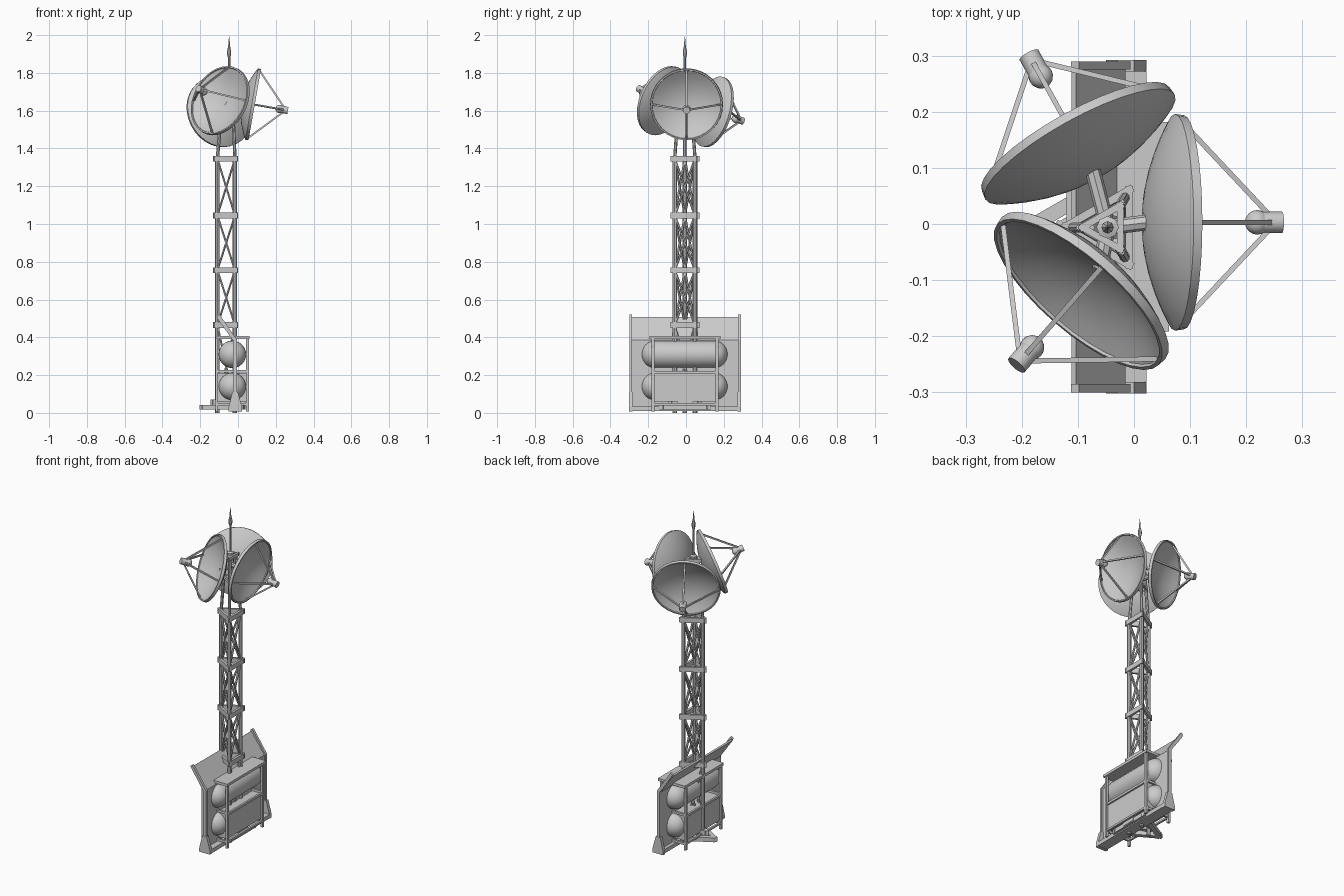
import bpy, bmesh
from math import sin, cos, pi, radians
from mathutils import Vector, Matrix

if "Cube" in bpy.data.objects:
    bpy.data.objects.remove(bpy.data.objects["Cube"])

TX, TY = -0.047, -0.006          # tower axis


def finish(name, bm, smooth=False):
    bmesh.ops.recalc_face_normals(bm, faces=bm.faces)
    me = bpy.data.meshes.new(name)
    bm.to_mesh(me)
    bm.free()
    ob = bpy.data.objects.new(name, me)
    bpy.context.collection.objects.link(ob)
    if smooth:
        bpy.ops.object.select_all(action='DESELECT')
        ob.select_set(True)
        bpy.context.view_layer.objects.active = ob
        bpy.ops.object.shade_smooth_by_angle(angle=radians(35))
    return ob


def box(bm, lo, hi):
    lo, hi = Vector(lo), Vector(hi)
    m = Matrix.Translation((lo + hi) / 2) @ Matrix.Diagonal((*(hi - lo), 1))
    bmesh.ops.create_cube(bm, size=1, matrix=m)


def aim(p, q):
    """Frame at the middle of p-q whose z axis points along it."""
    p, q = Vector(p), Vector(q)
    z = (q - p).normalized()
    x = Vector((0, 0, 1)).cross(z)
    x = x.normalized() if x.length > 1e-4 else Vector((1, 0, 0))
    m = Matrix((x, z.cross(x), z)).transposed().to_4x4()
    return Matrix.Translation((p + q) / 2) @ m, (q - p).length


def beam(bm, p, q, w, h):
    m, l = aim(p, q)
    bmesh.ops.create_cube(bm, size=1, matrix=m @ Matrix.Diagonal((w, h, l, 1)))


def rod(bm, p, q, r, r2=None, seg=8):
    m, l = aim(p, q)
    bmesh.ops.create_cone(bm, cap_ends=True, segments=seg, radius1=r,
                          radius2=r if r2 is None else r2, depth=l, matrix=m)


def lathe(bm, prof, m, seg=32):
    """Revolve (radius, height) points about the z axis of m."""
    rings = []
    for r, h in prof:
        n = 1 if r < 1e-6 else seg
        rings.append([bm.verts.new(m @ Vector((r * cos(2 * pi * i / seg), r * sin(2 * pi * i / seg), h)))
                      for i in range(n)])
    for a, b in zip(rings, rings[1:]):
        for i in range(seg):
            j = (i + 1) % seg
            f = [a[i % len(a)], a[j % len(a)], b[j % len(b)], b[i % len(b)]]
            bm.faces.new(list(dict.fromkeys(f)))


def extrude_y(bm, pts, y0, y1):
    f = bm.faces.new([bm.verts.new((x, y0, z)) for x, z in pts])
    g = bmesh.ops.extrude_face_region(bm, geom=[f])['geom']
    bmesh.ops.translate(bm, vec=(0, y1 - y0, 0),
                        verts=[v for v in g if isinstance(v, bmesh.types.BMVert)])


def tri(r, z):
    """Corners of the tower's triangular section."""
    return [Vector((TX + r * cos(a), TY + r * sin(a), z)) for a in (pi, pi / 3, -pi / 3)]


def tri_ring(bm, r, z, w, h):
    c = tri(r, z)
    for i in range(3):
        d = (c[(i + 1) % 3] - c[i]).normalized() * w * 0.5
        beam(bm, c[i] - d, c[(i + 1) % 3] + d, w, h)


# Lattice mast
R = 0.062
levels = [0.465, 0.755, 1.045, 1.345]
bm = bmesh.new()
for p, q, t in zip(tri(R, 0), tri(R, 1.35), tri(0.032, 1.70)):
    rod(bm, p, q, 0.012)
    rod(bm, q, t, 0.009)
finish("mast_legs", bm, True)

bm = bmesh.new()
for z in levels:
    tri_ring(bm, 0.077, z, 0.014, 0.03)
tri_ring(bm, 0.045, 1.70, 0.012, 0.02)
tri_ring(bm, 0.05, 1.56, 0.01, 0.016)
finish("mast_rings", bm)

bm = bmesh.new()
for a, b in zip([0.03] + levels, levels):
    lo, hi = tri(R, a), tri(R, b)
    for i in range(3):
        j = (i + 1) % 3
        rod(bm, lo[i], hi[j], 0.006, seg=6)
        rod(bm, lo[j], hi[i], 0.006, seg=6)
finish("mast_cross_braces", bm, True)

# Mast foot
bm = bmesh.new()
tri_ring(bm, 0.14, 0.03, 0.026, 0.026)
tri_ring(bm, 0.085, 0.055, 0.02, 0.03)
finish("mast_foot", bm)

# Whip antenna
bm = bmesh.new()
m = Matrix.Translation((TX, TY, 0))
lathe(bm, [(0, 1.66), (0.02, 1.66), (0.02, 1.72), (0.006, 1.725), (0.006, 1.88), (0.011, 1.90),
           (0.011, 1.915), (0.005, 1.94), (0.004, 1.96), (0, 2.0)], m, 8)
finish("whip_antenna", bm, True)


# Dishes with feed horns
def dish(name, centre, az, tilt):
    az, tilt = radians(az), radians(tilt)
    n = Vector((cos(az) * cos(tilt), sin(az) * cos(tilt), sin(tilt)))
    s = Vector((-sin(az), cos(az), 0))
    u = n.cross(s)
    m = Matrix.Translation(centre) @ Matrix((s, u, n)).transposed().to_4x4()
    N = 7
    back = [(0.188 * i / N, -0.052 * (1 - (i / N) ** 2)) for i in range(N + 1)]
    front = [(0.182 * i / N, -0.042 + 0.056 * (i / N) ** 2) for i in range(N, -1, -1)]
    bm = bmesh.new()
    lathe(bm, back + [(0.193, 0.003), (0.191, 0.019), (0.184, 0.019)] + front, m)
    finish(name + "_reflector", bm, True)

    bm = bmesh.new()
    ball = [(0.022 * sin(pi * i / 8), 0.152 - 0.022 * cos(pi * i / 8)) for i in range(9)]
    lathe(bm, ball, m, 16)
    lathe(bm, [(0, 0.16), (0.019, 0.16), (0.019, 0.197), (0, 0.197)], m, 16)
    finish(name + "_feed", bm, True)

    bm = bmesh.new()
    for i in range(4):
        a = i * pi / 2
        beam(bm, m @ Vector((0.183 * cos(a), 0.183 * sin(a), 0.012)),
             m @ Vector((0.012 * cos(a), 0.012 * sin(a), 0.175)), 0.009, 0.009)
    finish(name + "_struts", bm)

    # Bracket back to the mast
    bm = bmesh.new()
    hub = m @ Vector((0, 0, -0.045))
    rod(bm, hub, (TX, TY, hub.z), 0.014)
    finish(name + "_bracket", bm, True)


dish("east_dish", (0.07, 0.003, 1.635), 0, -10)
dish("north_dish", (-0.095, 0.135, 1.596), 119, -15)
dish("south_dish", (-0.088, -0.112, 1.65), 229, 20)

# Shield panel with bent top, ribs, sill and end gussets
bm = bmesh.new()
extrude_y(bm, [(-0.025, 0.02), (-0.015, 0.02), (-0.015, 0.385), (-0.103, 0.508),
               (-0.111, 0.502), (-0.025, 0.381)], -0.295, 0.285)
finish("shield_panel", bm)
bm = bmesh.new()
for y in (-0.30, 0.275):
    extrude_y(bm, [(-0.026, 0.02), (-0.006, 0.02), (-0.006, 0.388), (-0.098, 0.522),
                   (-0.112, 0.512), (-0.026, 0.384)], y, y + 0.015)
finish("shield_ribs", bm)
bm = bmesh.new()
box(bm, (-0.045, -0.295, 0.01), (0.022, 0.285, 0.034))
for y in (-0.302, 0.272):
    extrude_y(bm, [(-0.05, 0.008), (0.022, 0.008), (0.022, 0.03), (0.0, 0.11), (-0.03, 0.11), (-0.05, 0.03)],
              y, y + 0.02)
box(bm, (-0.02, -0.045, 0.022), (0.04, 0.038, 0.06))
finish("shield_base", bm)

# Storage tanks
for name, z in (("upper_tank", 0.31), ("lower_tank", 0.14)):
    m = Matrix.Translation((-0.03, -0.007, z)) @ Matrix.Rotation(-pi / 2, 4, 'X')
    cap = [(0.073 * sin(pi / 2 * i / 6), 0.16 + 0.068 * cos(pi / 2 * i / 6)) for i in range(7)]
    bm = bmesh.new()
    lathe(bm, cap + [(r, -h) for r, h in reversed(cap)], m, 24)
    finish(name, bm, True)

# Equipment box around the lower tank
bm = bmesh.new()
box(bm, (-0.108, -0.172, 0.06), (0.046, 0.16, 0.212))
finish("equipment_box", bm)

# Tank frame
bm = bmesh.new()
for y in (-0.175, 0.163):
    for x in (-0.112, 0.05):
        box(bm, (x - 0.007, y - 0.008, 0.008), (x + 0.007, y + 0.008, 0.40))
    for z in (0.045, 0.22):
        box(bm, (-0.112, y - 0.006, z - 0.007), (0.05, y + 0.006, z + 0.007))
for x in (-0.112, 0.05):
    box(bm, (x - 0.006, -0.175, 0.04), (x + 0.006, 0.163, 0.052))
    box(bm, (x - 0.006, -0.175, 0.207), (x + 0.006, 0.163, 0.221))
box(bm, (-0.12, -0.192, 0.39), (0.062, 0.182, 0.406))
finish("tank_frame", bm)
